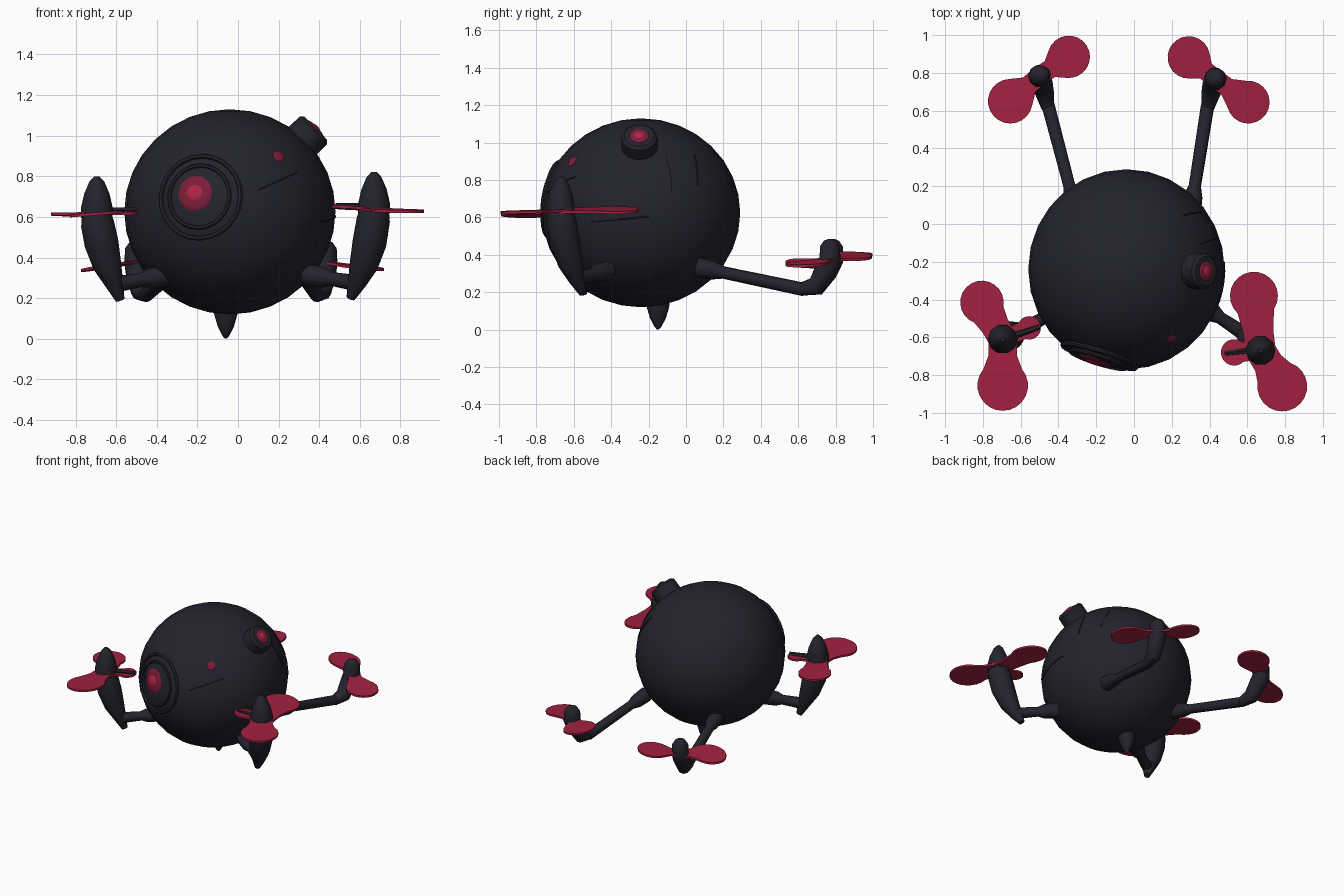
import bpy, bmesh, math
from mathutils import Vector, Matrix

if "Cube" in bpy.data.objects:
    bpy.data.objects.remove(bpy.data.objects["Cube"], do_unlink=True)


def material(name, rgb):
    m = bpy.data.materials.new(name)
    m.use_nodes = True
    m.diffuse_color = (*rgb, 1)
    bsdf = m.node_tree.nodes["Principled BSDF"]
    bsdf.inputs["Base Color"].default_value = (*rgb, 1)
    bsdf.inputs["Roughness"].default_value = 0.7
    return m


SHELL = material("dark shell", (0.017, 0.017, 0.026))
RED = material("rotor red", (0.36, 0.015, 0.052))
LENS = material("lens deep red", (0.2, 0.012, 0.04))
GLOW = material("lens bright red", (0.43, 0.018, 0.066))

CENTRE = Vector((-0.04, -0.24, 0.625))
RADII = Vector((0.52, 0.53, 0.505))


def finish(bm, name, mat, angle=40):
    bmesh.ops.recalc_face_normals(bm, faces=bm.faces)
    me = bpy.data.meshes.new(name)
    bm.to_mesh(me)
    bm.free()
    me.materials.append(mat)
    ob = bpy.data.objects.new(name, me)
    bpy.context.collection.objects.link(ob)
    bpy.ops.object.select_all(action='DESELECT')
    ob.select_set(True)
    bpy.context.view_layer.objects.active = ob
    bpy.ops.object.shade_smooth_by_angle(angle=math.radians(angle))
    return ob


def loft(name, stations, mat=SHELL, sides=10):
    """Tube through (point, radius) stations, closed at both ends."""
    bm = bmesh.new()
    pts = [Vector(p) for p, r in stations]
    rings = []
    for i, (p, r) in enumerate(stations):
        t = pts[min(i + 1, len(pts) - 1)] - pts[max(i - 1, 0)]
        rot = Vector((0, 0, 1)).rotation_difference(t.normalized())
        ring = []
        for k in range(sides):
            a = math.tau * k / sides
            ring.append(bm.verts.new(pts[i] + rot @ Vector((r * math.cos(a), r * math.sin(a), 0))))
        rings.append(ring)
    for a, b in zip(rings, rings[1:]):
        for k in range(sides):
            j = (k + 1) % sides
            bm.faces.new((a[k], a[j], b[j], b[k]))
    bm.faces.new(rings[0])
    bm.faces.new(rings[-1])
    return finish(bm, name, mat)


def on_shell(point):
    """Nearest shell point along the ray from the body centre."""
    d = Vector(point) - CENTRE
    e = Vector((d.x / RADII.x, d.y / RADII.y, d.z / RADII.z))
    return CENTRE + d / e.length, d.normalized()


def dome(name, point, normal, radius, height, mat):
    bm = bmesh.new()
    rot = Vector((0, 0, 1)).rotation_difference(normal).to_matrix().to_4x4()
    mtx = Matrix.Translation(point) @ rot @ Matrix.Diagonal((radius, radius, height, 1))
    bmesh.ops.create_uvsphere(bm, u_segments=20, v_segments=8, radius=1, matrix=mtx)
    return finish(bm, name, mat)


def ring(name, point, normal, major, minor):
    bpy.ops.mesh.primitive_torus_add(major_radius=major, minor_radius=minor,
                                     major_segments=24, minor_segments=6, location=point,
                                     rotation=Vector(normal).to_track_quat('Z', 'Y').to_euler())
    ob = bpy.context.object
    ob.name = name
    ob.data.materials.append(SHELL)
    bpy.ops.object.shade_smooth_by_angle(angle=math.radians(40))


# Round body
bm = bmesh.new()
bmesh.ops.create_uvsphere(bm, u_segments=28, v_segments=16, radius=1,
                          matrix=Matrix.Translation(CENTRE) @ Matrix.Diagonal((*RADII, 1)))
finish(bm, "body", SHELL)

# Main eye with its rings
p, n = on_shell((-0.21, -0.72, 0.715))
dome("eye_lens", p - n * 0.008, n, 0.088, 0.014, LENS)
dome("eye_pupil", p, n, 0.045, 0.012, GLOW)
rp, rn = on_shell((-0.19, -0.72, 0.70))
ring("eye_outer_ring", rp - rn * 0.042, rn, 0.205, 0.012)
ring("eye_inner_ring", rp - rn * 0.022, rn, 0.155, 0.010)

# Small sensor dot
p, n = on_shell((0.2, -0.61, 0.9))
dome("sensor_dot", p - n * 0.002, n, 0.031, 0.007, LENS)

# Side camera stub
n = Vector((0.42, -0.01, 0.41)).normalized()
loft("camera_stub", [(CENTRE + n * 0.45, 0.096), (CENTRE + n * 0.575, 0.096),
                     (CENTRE + n * 0.59, 0.08)], sides=16)
dome("camera_lens", CENTRE + n * 0.59, n, 0.052, 0.009, LENS)
dome("camera_pupil", CENTRE + n * 0.594, n, 0.028, 0.009, GLOW)

# Bottom spike
loft("bottom_spike", [((-0.06, -0.15, 0.2), 0.066), ((-0.06, -0.15, 0.12), 0.06),
                      ((-0.06, -0.15, 0.06), 0.042), ((-0.06, -0.15, 0.015), 0.018),
                      ((-0.06, -0.15, 0), 0.005)])

# Thin shell seams
seams = [((0.4, -0.09, 0.97), (0.46, -0.07, 0.75)),
         ((0.3, 0.08, 0.97), (0.38, 0.08, 0.78)),
         ((0.4, -0.5, 0.58), (0.48, -0.2, 0.605)),
         ((0.1, -0.73, 0.73), (0.3, -0.6, 0.82))]
for i, (a, b) in enumerate(seams):
    path = [on_shell(Vector(a).lerp(Vector(b), k / 6))[0] for k in range(7)]
    loft("shell_seam_%d" % i, [(q, 0.004) for q in path], sides=4)


def blade(name, hub, lobe, radius, neck, slope):
    """Paddle blade from the hub out to a round lobe, tilted sideways by slope."""
    bm = bmesh.new()
    hub = Vector(hub)
    d = Vector((lobe[0] - hub.x, lobe[1] - hub.y))
    reach, turn = d.length, math.atan2(d.y, d.x)
    outline = [(-0.02, -neck), (reach * 0.35, -neck)]
    for k in range(17):
        a = math.radians(-130 + 260 * k / 16)
        outline.append((reach + radius * math.cos(a), radius * math.sin(a)))
    outline += [(reach * 0.35, neck), (-0.02, neck)]
    verts = []
    for u, v in outline:
        x = u * math.cos(turn) - v * math.sin(turn)
        y = u * math.sin(turn) + v * math.cos(turn)
        verts.append(bm.verts.new(hub + Vector((x, y, slope * x + 0.05 * v - 0.007))))
    face = bm.faces.new(verts)
    top = bmesh.ops.extrude_face_region(bm, geom=[face])
    bmesh.ops.translate(bm, vec=(0, 0, 0.014),
                        verts=[g for g in top["geom"] if isinstance(g, bmesh.types.BMVert)])
    finish(bm, name, RED)


def rotor(name, hub, lobes, neck, slope):
    for i, (x, y, r) in enumerate(lobes):
        blade("%s_blade_%d" % (name, i), hub, (x, y), r, min(neck, r * 0.7), slope)


def front_arm(side, hub, tip, root, knuckle):
    """Bent pod rising from a pointed elbow, carried on a short strut."""
    hub, tip = Vector(hub), Vector(tip)

    def at(f, z):
        q = tip.lerp(hub, f)
        return Vector((q.x, q.y, z))
    z = hub.z
    loft(side + "_front_strut", [(root, 0.055), (Vector(root).lerp(Vector(knuckle), 0.35), 0.05),
                                 (Vector(root).lerp(Vector(knuckle), 0.5), 0.034), (knuckle, 0.04)])
    loft(side + "_front_pod", [(tip, 0.022), (at(0.25, 0.27), 0.045), (at(0.55, 0.36), 0.07),
                               (at(0.8, 0.47), 0.084), (at(0.97, z - 0.05), 0.082),
                               (at(1, z - 0.01), 0.074)])
    loft(side + "_front_nose", [(at(1, z - 0.02), 0.078), (at(1, z + 0.03), 0.078),
                                (at(1, z + 0.1), 0.062), (at(1, z + 0.16), 0.036),
                                (at(1, z + 0.185), 0.012)])


def rear_arm(side, hub, elbow, root):
    """Long thin strut ending in a small upturned pod."""
    hub, elbow, root = Vector(hub), Vector(elbow), Vector(root)
    loft(side + "_rear_strut", [(root, 0.055), (root.lerp(elbow, 0.15), 0.05),
                                (root.lerp(elbow, 0.25), 0.033), (elbow, 0.036)])
    low = elbow.lerp(hub, 0.45)
    loft(side + "_rear_pod", [(elbow + Vector((0, -0.02, 0.0)), 0.034),
                              (Vector((low.x, low.y, 0.232)), 0.052),
                              (elbow.lerp(hub, 0.8) - Vector((0, 0, 0.03)), 0.06),
                              (hub, 0.06), (hub + Vector((0, 0, 0.07)), 0.056),
                              (hub + Vector((0, 0, 0.1)), 0.035), (hub + Vector((0, 0, 0.11)), 0.01)])


# Front arms and rotors
hub = (0.67, -0.67, 0.637)
front_arm("left", hub, (0.555, -0.555, 0.2), (0.34, -0.42, 0.315), (0.575, -0.575, 0.275))
rotor("left_front", hub, [(0.635, -0.38, 0.127), (0.785, -0.86, 0.132), (0.53, -0.68, 0.07)],
      0.08, -0.06)
loft("left_front_bar", [((0.48, -0.685, 0.655), 0.014), ((0.64, -0.665, 0.65), 0.018)], sides=6)

hub = (-0.695, -0.61, 0.615)
front_arm("right", hub, (-0.58, -0.55, 0.19), (-0.36, -0.43, 0.31), (-0.59, -0.56, 0.27))
rotor("right_front", hub, [(-0.805, -0.415, 0.115), (-0.695, -0.855, 0.134), (-0.555, -0.55, 0.062)],
      0.075, 0.03)
loft("right_front_bar", [((-0.5, -0.545, 0.632), 0.014), ((-0.66, -0.6, 0.63), 0.018)], sides=6)

# Rear arms and rotors
hub = (0.43, 0.77, 0.375)
rear_arm("left", hub, (0.39, 0.63, 0.215), (0.3, 0.06, 0.335))
rotor("left_rear", hub, [(0.29, 0.882, 0.112), (0.605, 0.645, 0.113)], 0.05, -0.13)

hub = (-0.5, 0.785, 0.375)
rear_arm("right", hub, (-0.455, 0.63, 0.215), (-0.305, 0.06, 0.335))
rotor("right_rear", hub, [(-0.345, 0.885, 0.112), (-0.655, 0.65, 0.118)], 0.05, 0.13)
